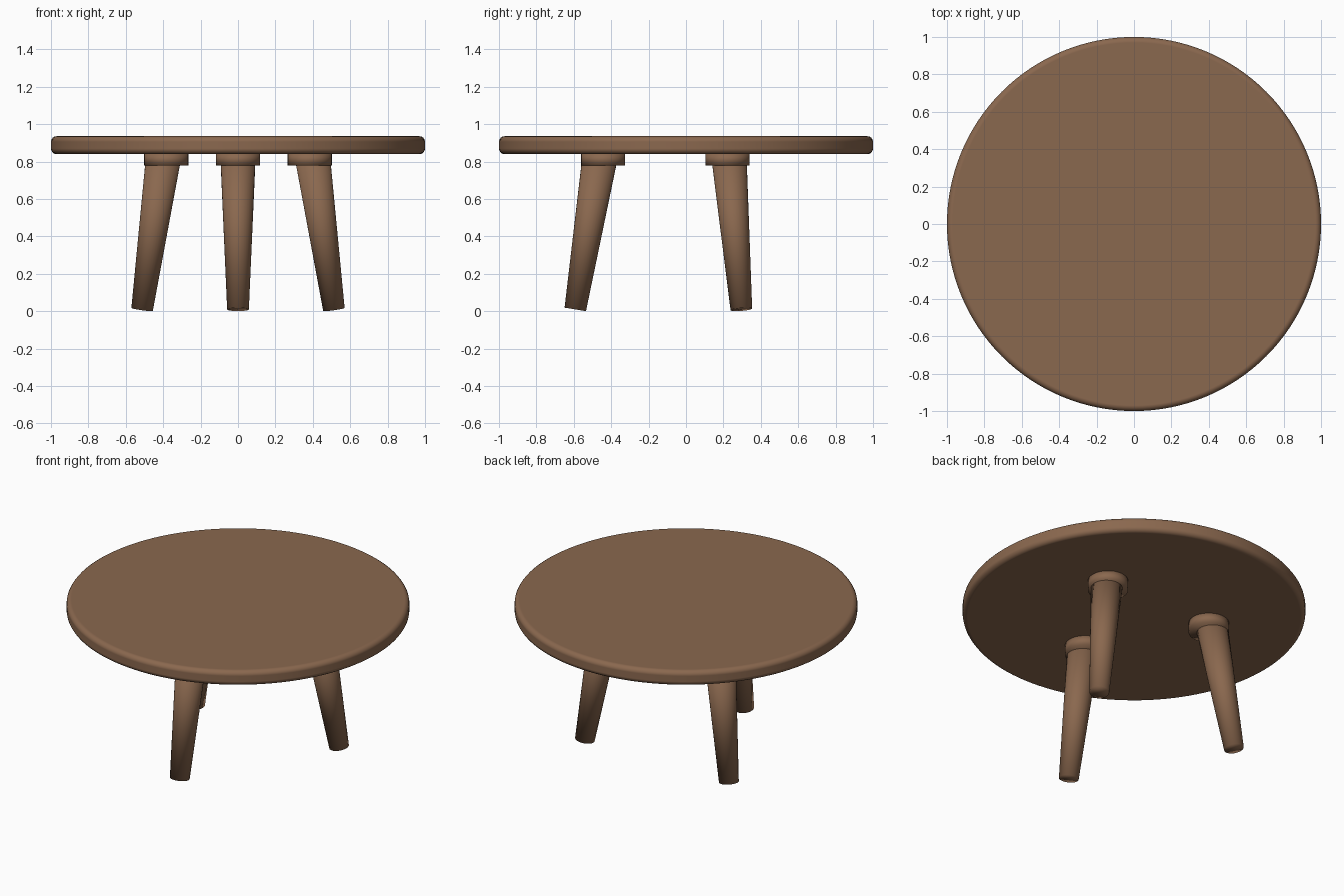
import bpy
import math
from mathutils import Vector

cube = bpy.data.objects.get("Cube")
if cube:
    bpy.data.objects.remove(cube, do_unlink=True)

# Single brown wood colour
wood = bpy.data.materials.new("brown wood")
wood.use_nodes = True
WOOD = (0.255, 0.138, 0.077, 1.0)
wood.diffuse_color = WOOD
wood.node_tree.nodes["Principled BSDF"].inputs["Base Color"].default_value = WOOD


def tapered_post(name, bottom, top, r_bottom, r_top, sides):
    """Round post running from one centre point to another."""
    bottom, top = Vector(bottom), Vector(top)
    axis = top - bottom
    bpy.ops.mesh.primitive_cone_add(
        vertices=sides, radius1=r_bottom, radius2=r_top, depth=axis.length,
        location=(bottom + top) / 2,
        rotation=axis.to_track_quat('Z', 'Y').to_euler())
    obj = bpy.context.object
    obj.name = name
    obj.data.materials.append(wood)
    bpy.ops.object.shade_smooth()
    return obj


# Round tabletop with softened rim
tabletop = tapered_post("tabletop", (0, 0, 0.84), (0, 0, 0.936), 1, 1, 128)
bevel = tabletop.modifiers.new("rounded rim", 'BEVEL')
bevel.width = 0.03
bevel.segments = 4
bevel.limit_method = 'ANGLE'
bevel.angle_limit = math.radians(40)
bevel.harden_normals = True

# Three splayed legs, each with a mounting collar
for side, degrees in (("front", -90), ("back_left", 30), ("back_right", 150)):
    a = math.radians(degrees)

    def at(radius, z):
        return (radius * math.cos(a), radius * math.sin(a), z)

    tapered_post(side + "_leg", at(0.592, 0.01), at(0.457, 0.842), 0.058, 0.095, 32)
    tapered_post(side + "_collar", at(0.443, 0.778), at(0.443, 0.845), 0.118, 0.118, 32)
